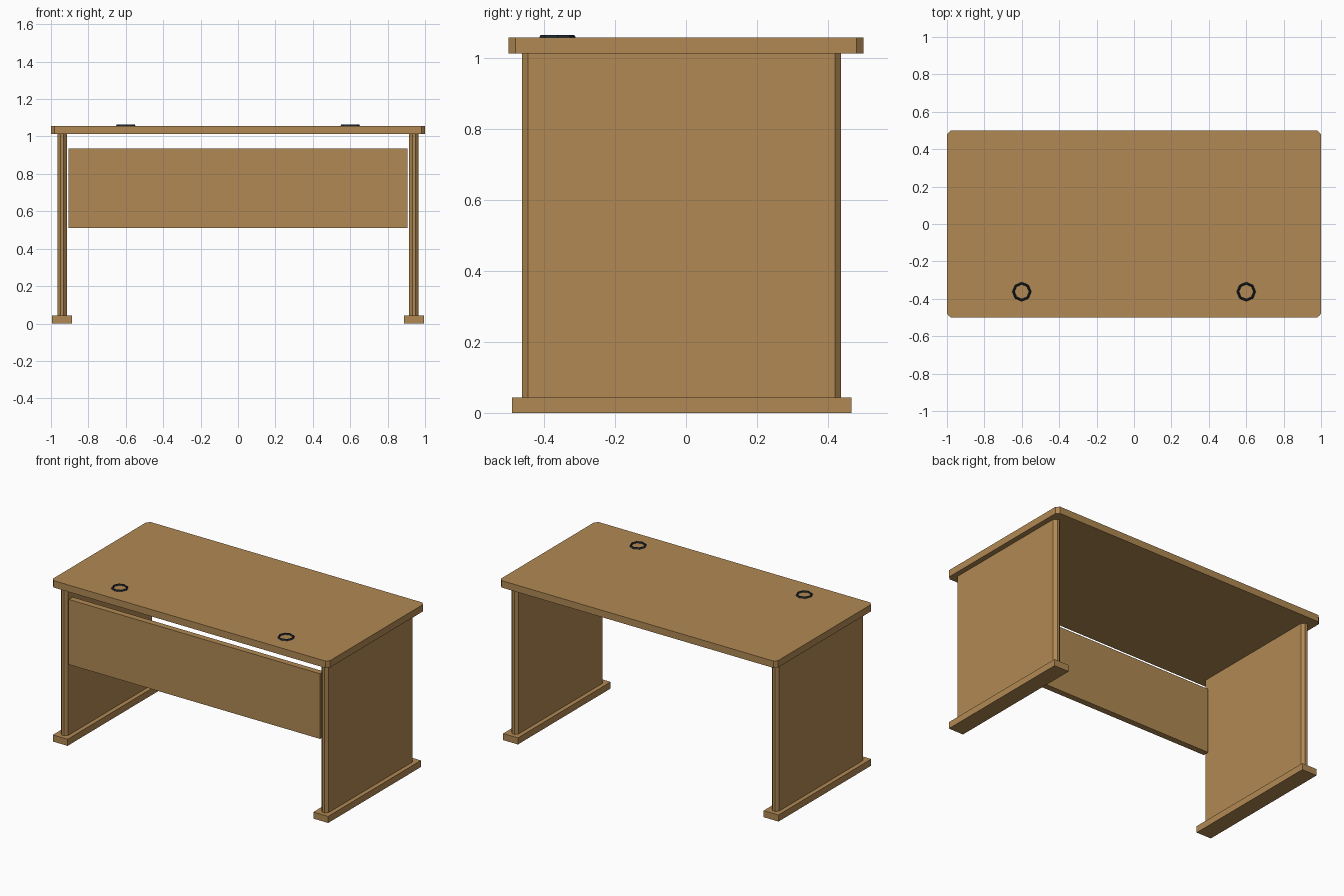
import bpy, bmesh, math

if "Cube" in bpy.data.objects:
    bpy.data.objects.remove(bpy.data.objects["Cube"])


def material(name, rgb):
    m = bpy.data.materials.new(name)
    m.diffuse_color = (*rgb, 1)
    m.use_nodes = True
    m.node_tree.nodes["Principled BSDF"].inputs["Base Color"].default_value = m.diffuse_color
    return m


wood = material("oak_wood", (0.44, 0.25, 0.087))
dark = material("dark_plastic", (0.013, 0.022, 0.033))


def finish(name, bm, mat):
    bmesh.ops.recalc_face_normals(bm, faces=bm.faces)
    mesh = bpy.data.meshes.new(name)
    bm.to_mesh(mesh)
    bm.free()
    mesh.materials.append(mat)
    ob = bpy.data.objects.new(name, mesh)
    bpy.context.collection.objects.link(ob)
    return ob


def board(name, x0, x1, y0, y1, z0, z1, chamfer=0.0):
    """Box with optionally chamfered vertical edges."""
    bm = bmesh.new()
    bmesh.ops.create_cube(bm, size=1)
    for v in bm.verts:
        v.co.x = x1 if v.co.x > 0 else x0
        v.co.y = y1 if v.co.y > 0 else y0
        v.co.z = z1 if v.co.z > 0 else z0
    if chamfer:
        upright = [e for e in bm.edges
                   if abs(e.verts[0].co.z - e.verts[1].co.z) > 1e-4]
        bmesh.ops.bevel(bm, geom=upright, offset=chamfer, segments=1,
                        profile=0.5, affect='EDGES')
    return finish(name, bm, wood)


def ring(name, cx, cy, profile, sides=8):
    """Closed profile of (radius, z) swept round a vertical axis."""
    bm = bmesh.new()
    loops = []
    for i in range(sides):
        a = 2 * math.pi * i / sides
        loops.append([bm.verts.new((cx + r * math.cos(a), cy + r * math.sin(a), z))
                      for r, z in profile])
    n = len(profile)
    for i in range(sides):
        a, b = loops[i], loops[(i + 1) % sides]
        for j in range(n):
            k = (j + 1) % n
            bm.faces.new((a[j], b[j], b[k], a[k]))
    return finish(name, bm, dark)


# Worktop
board("desk_top", -1, 1, -0.5, 0.5, 1.012, 1.057, 0.02)

# Front panel between the legs
board("front_panel", -0.907, 0.907, -0.45, -0.41, 0.51, 0.935)

# Side legs, feet and cable grommets
for side, s in (("left", -1), ("right", 1)):
    lx = sorted((s * 0.966, s * 0.915))
    board(side + "_leg", *lx, -0.462, 0.437, 0.043, 1.012, 0.017)
    fx = sorted((s * 0.994, s * 0.887))
    board(side + "_foot", *fx, -0.49, 0.466, 0, 0.043)
    ring(side + "_cable_grommet", s * 0.6, -0.362,
         [(0.052, 1.056), (0.047, 1.065), (0.042, 1.065), (0.038, 1.056)])
